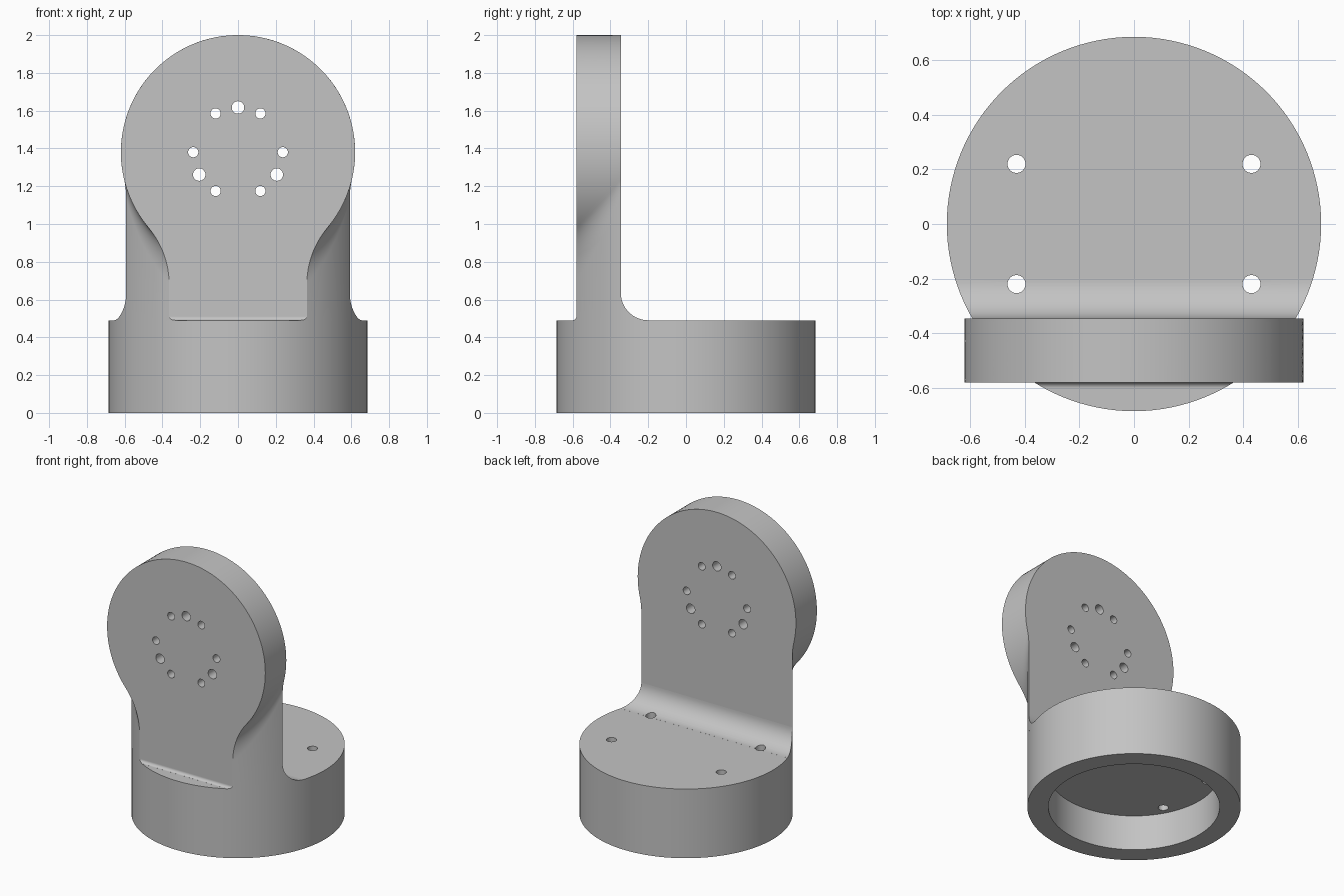
import bpy, bmesh, math
from mathutils import Matrix

cube = bpy.data.objects.get("Cube")
if cube:
    bpy.data.objects.remove(cube, do_unlink=True)

R, TOP = 0.685, 0.49            # base radius and height
FRONT, BACK = -0.58, -0.345     # plate thickness range in y
DISC_Z, DISC_R = 1.38, 0.62     # round head of the plate
BLEND = 0.465                   # radius blending head into column
RING = 0.237                    # hole circle on the head

grey = bpy.data.materials.new("plain grey")
grey.use_nodes = True
colour = (0.55, 0.55, 0.55, 1)
grey.diffuse_color = colour
grey.node_tree.nodes["Principled BSDF"].inputs["Base Color"].default_value = colour


def make_object(name, bm):
    bmesh.ops.recalc_face_normals(bm, faces=bm.faces)
    mesh = bpy.data.meshes.new(name)
    bm.to_mesh(mesh)
    bm.free()
    mesh.materials.append(grey)
    obj = bpy.data.objects.new(name, mesh)
    bpy.context.collection.objects.link(obj)
    return obj


def loft(name, rings):
    """Skin a list of equal-length closed rings and cap both ends."""
    bm = bmesh.new()
    loops = [[bm.verts.new(p) for p in ring] for ring in rings]
    for a, b in zip(loops, loops[1:]):
        for i in range(len(a)):
            bm.faces.new((a[i - 1], a[i], b[i], b[i - 1]))
    bm.faces.new(loops[0])
    bm.faces.new(loops[-1])
    return make_object(name, bm)


def drill(obj, holes, along_y=False):
    """Cut round holes given as (x, y, z, radius), then discard the cutter."""
    bm = bmesh.new()
    for x, y, z, r in holes:
        m = Matrix.Translation((x, y, z))
        if along_y:
            m = m @ Matrix.Rotation(math.pi / 2, 4, 'X')
        bmesh.ops.create_cone(bm, cap_ends=True, segments=32, radius1=r,
                              radius2=r, depth=1.0, matrix=m)
    cutter = make_object("hole_cutter", bm)
    cutter.hide_render = True
    mod = obj.modifiers.new("holes", 'BOOLEAN')
    mod.operation, mod.solver, mod.object = 'DIFFERENCE', 'EXACT', cutter
    bpy.context.view_layer.objects.active = obj
    bpy.ops.object.modifier_apply(modifier=mod.name)
    bpy.data.objects.remove(cutter, do_unlink=True)


def smooth(obj):
    bpy.ops.object.select_all(action='DESELECT')
    obj.select_set(True)
    bpy.context.view_layer.objects.active = obj
    bpy.ops.object.shade_smooth_by_angle(angle=math.radians(25))


def half_width(y):
    return math.sqrt(R * R - y * y)


def mirrored(half, y):
    """Close a right-hand (x, z) outline across x = 0 at depth y."""
    left = [(-x, z) for x, z in reversed(half) if x > 1e-6]
    return [(x, y, z) for x, z in half + left]


def plate_slice(y):
    """Column as wide as the base circle, blended into the round head."""
    w = half_width(y)
    cx = w + BLEND
    cz = DISC_Z - math.sqrt((DISC_R + BLEND) ** 2 - cx * cx)
    tangent = math.atan2(DISC_Z - cz, cx)
    half = [(w, TOP)]
    for i in range(17):
        a = math.pi - tangent * i / 16
        half.append((cx + BLEND * math.cos(a), cz + BLEND * math.sin(a)))
    for i in range(1, 49):
        a = -tangent + (math.pi / 2 + tangent) * i / 48
        half.append((DISC_R * math.cos(a), DISC_Z + DISC_R * math.sin(a)))
    return mirrored(half, y)


def cove(name, wall, radius, direction):
    """Concave fillet from the plate down to the base top, trimmed to the base."""
    rings = []
    for i in range(17):
        a = math.pi / 2 * i / 16
        y = wall + direction * radius * (1 - math.cos(a))
        z = TOP + radius * (1 - math.sin(a)) + 0.0003
        w = half_width(y)
        rings.append(mirrored([(w, TOP), (w, z)], y))
    return loft(name, rings)


def circle(r, z, n=128):
    return [(r * math.cos(math.tau * i / n), r * math.sin(math.tau * i / n), z)
            for i in range(n)]


# Round base, hollow underneath, with four screw holes
base = loft("base", [circle(R, TOP), circle(R, 0), circle(0.55, 0), circle(0.55, 0.25)])
base_holes = [(sx * 0.43, sy * 0.22, 0.45, 0.033) for sx in (-1, 1) for sy in (-1, 1)]
drill(base, base_holes)

# Upright plate with a ring of small holes and three larger ones
steps = 14
plate = loft("upright_plate",
             [plate_slice(FRONT + (BACK - FRONT) * i / steps) for i in range(steps + 1)])
plate_holes = []
for count, start, r in ((6, 0, 0.027), (3, 90, 0.033)):
    for i in range(count):
        a = math.radians(start) + math.tau * i / count
        plate_holes.append((RING * math.cos(a), -0.46, DISC_Z + RING * math.sin(a), r))
drill(plate, plate_holes, along_y=True)

# Fillets where the plate meets the base
rear_fillet = cove("rear_fillet", BACK, 0.145, 1)
drill(rear_fillet, base_holes)
front_fillet = cove("front_fillet", FRONT, 0.02, -1)

for part in (base, plate, rear_fillet, front_fillet):
    smooth(part)
